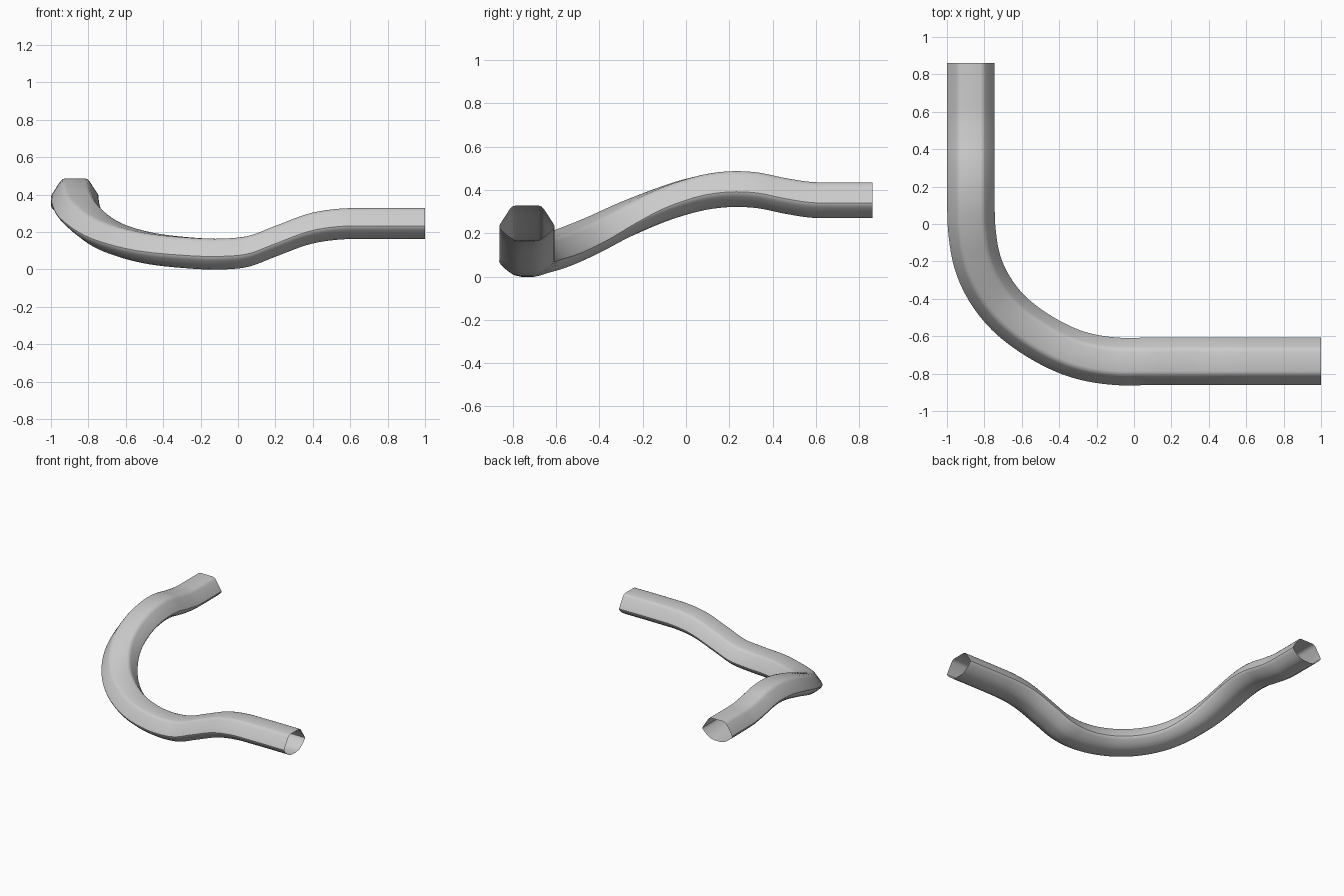
import bpy, bmesh
from mathutils import Vector

if "Cube" in bpy.data.objects:
    bpy.data.objects.remove(bpy.data.objects["Cube"])

# Path along the underside of the tube (x, y, bottom z)
PATH = [Vector(p) for p in [
    (1, -.735, .163), (.68, -.735, .163), (.56, -.735, .161), (.4, -.735, .139),
    (.2, -.735, .068), (.05, -.735, .013), (-.08, -.735, .0), (-.3, -.698, .009),
    (-.5, -.605, .035), (-.7, -.445, .10), (-.825, -.24, .197), (-.868, -.02, .28),
    (-.872, .12, .313), (-.872, .23, .322), (-.872, .33, .316), (-.872, .46, .29),
    (-.872, .58, .272), (-.872, .68, .27), (-.872, .862, .27)]]

# Right half of the closed cross-section (sideways offset, height)
HALF = [(.028, .0), (.06, .007), (.09, .027), (.114, .048), (.125, .062),
        (.127, .07), (.122, .082), (.079, .148), (.068, .160), (.052, .165)]
SECTION = HALF + [(-x, z) for x, z in reversed(HALF)]


def smooth_path(pts, steps=6):
    """Hermite curve through unevenly spaced points."""
    n = len(pts)
    d = [(pts[i + 1] - pts[i]).length for i in range(n - 1)]
    slope = [(pts[i + 1] - pts[i]) / d[i] for i in range(n - 1)]
    tan = [slope[0]]
    for i in range(1, n - 1):
        tan.append((slope[i - 1] * d[i] + slope[i] * d[i - 1]) / (d[i - 1] + d[i]))
    tan.append(slope[-1])
    out = []
    for i in range(n - 1):
        for k in range(steps + (i == n - 2)):
            t = k / steps
            pos = (pts[i] * (2*t**3 - 3*t**2 + 1) + pts[i + 1] * (3*t**2 - 2*t**3)
                   + tan[i] * d[i] * (t**3 - 2*t**2 + t)
                   + tan[i + 1] * d[i] * (t**3 - t**2))
            out.append(pos)
    return out


# Open-ended bent tube: upright section swept along the path
path = smooth_path(PATH)
bm = bmesh.new()
rings = []
for i, p in enumerate(path):
    a, b = path[max(i - 1, 0)], path[min(i + 1, len(path) - 1)]
    t = b - a
    side = Vector((t.y, -t.x, 0)).normalized()
    rings.append([bm.verts.new(p + side * s + Vector((0, 0, h))) for s, h in SECTION])
for r0, r1 in zip(rings, rings[1:]):
    for j in range(len(SECTION)):
        k = (j + 1) % len(SECTION)
        bm.faces.new((r0[j], r0[k], r1[k], r1[j]))
bmesh.ops.recalc_face_normals(bm, faces=bm.faces)

mesh = bpy.data.meshes.new("bent_tube")
bm.to_mesh(mesh)
bm.free()
tube = bpy.data.objects.new("bent_tube", mesh)
bpy.context.collection.objects.link(tube)
bpy.context.view_layer.objects.active = tube
tube.select_set(True)
bpy.ops.object.shade_smooth_by_angle(angle=0.6)
